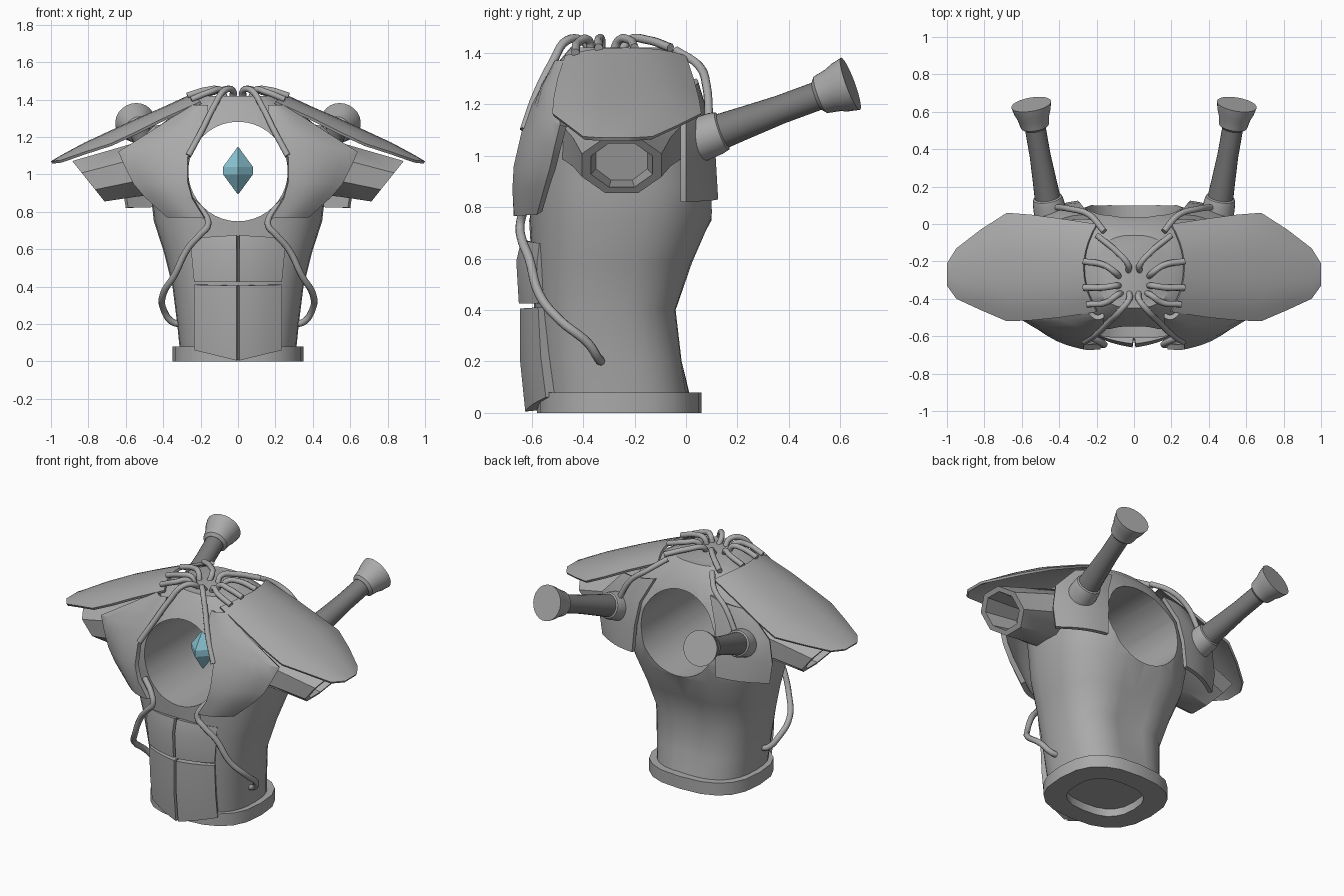
import bpy, bmesh, math
from mathutils import Vector

if "Cube" in bpy.data.objects:
    bpy.data.objects.remove(bpy.data.objects["Cube"])


def material(name, rgb):
    m = bpy.data.materials.new(name)
    m.diffuse_color = (*rgb, 1)
    m.use_nodes = True
    m.node_tree.nodes["Principled BSDF"].inputs["Base Color"].default_value = m.diffuse_color
    return m


GREY = material("armour grey", (0.40, 0.40, 0.40))
DARK = material("dark grey", (0.20, 0.20, 0.20))
BLUE = material("crystal blue", (0.27, 0.58, 0.69))


def finish(ob, mat, angle=35):
    """Apply modifiers, colour and shade one part."""
    ob.data.materials.append(mat)
    bpy.ops.object.select_all(action='DESELECT')
    ob.select_set(True)
    bpy.context.view_layer.objects.active = ob
    bpy.ops.object.convert(target='MESH')
    bpy.ops.object.shade_smooth_by_angle(angle=math.radians(angle))
    return ob


def new_object(name, bm):
    me = bpy.data.meshes.new(name)
    bm.to_mesh(me)
    bm.free()
    ob = bpy.data.objects.new(name, me)
    bpy.context.collection.objects.link(ob)
    return ob


def mirror(ob):
    ob.modifiers.new("mirror", 'MIRROR').use_axis[0] = True


def loft(name, rings, closed=False):
    """Skin a list of point rings; cap the ends or join last to first."""
    bm = bmesh.new()
    vs = [[bm.verts.new(p) for p in r] for r in rings]
    n = len(rings[0])
    pairs = list(zip(vs, vs[1:])) + ([(vs[-1], vs[0])] if closed else [])
    for a, b in pairs:
        for i in range(n):
            j = (i + 1) % n
            bm.faces.new((a[i], a[j], b[j], b[i]))
    if not closed:
        bm.faces.new(vs[0])
        bm.faces.new(vs[-1])
    bmesh.ops.recalc_face_normals(bm, faces=bm.faces)
    return new_object(name, bm)


def sheet(name, rows, thick, flip=False):
    """Mirrored thick plate from a grid of points."""
    bm = bmesh.new()
    vs = [[bm.verts.new(p) for p in r] for r in rows]
    for a, b in zip(vs, vs[1:]):
        for i in range(len(a) - 1):
            f = (a[i], b[i], b[i + 1], a[i + 1])
            bm.faces.new(f[::-1] if flip else f)
    ob = new_object(name, bm)
    s = ob.modifiers.new("thickness", 'SOLIDIFY')
    s.thickness, s.offset = thick, -1
    mirror(ob)
    return finish(ob, GREY)


def span(edges, bulge, cols=6):
    """Rows running from inner to outer edge points, bowed along y."""
    rows = []
    for a, b in edges:
        a, b = Vector(a), Vector(b)
        rows.append([a.lerp(b, i / cols) + Vector((0, bulge * math.sin(math.pi * i / cols), 0))
                     for i in range(cols + 1)])
    return rows


def oval(z, hw, yf, yb, n=32, power=2.6, groove=0.0):
    """Squarish horizontal cross-section with an optional spine groove."""
    pts, yc, hd = [], (yf + yb) / 2, (yb - yf) / 2
    for i in range(n):
        c, s = math.cos(math.tau * i / n), math.sin(math.tau * i / n)
        x = hw * math.copysign(abs(c) ** (2 / power), c)
        y = yc + hd * math.copysign(abs(s) ** (2 / power), s)
        if s > 0:
            y -= groove * math.exp(-(x / 0.1) ** 2)
        pts.append((x, y, z))
    return pts


# Torso with a round tunnel through the chest
profile = [(.05, .31, -.56, .02), (.2, .325, -.575, .0), (.4, .35, -.59, -.025),
           (.58, .395, -.6, .035), (.75, .45, -.61, .1), (.88, .465, -.615, .125),
           (1.0, .48, -.615, .115), (1.12, .5, -.6, .1), (1.25, .43, -.565, .05),
           (1.36, .3, -.5, .0), (1.42, .2, -.45, -.06)]
torso = loft("torso", [oval(*p, groove=.03 if .1 < p[0] < .7 else 0) for p in profile])
bpy.ops.mesh.primitive_cylinder_add(vertices=40, radius=.266, depth=2,
                                    location=(0, -.25, 1.015), rotation=(math.pi / 2, 0, 0))
cutter = bpy.context.object
cutter.hide_render = True
cut = torso.modifiers.new("tunnel", 'BOOLEAN')
cut.object, cut.solver = cutter, 'EXACT'
finish(torso, GREY)
bpy.data.objects.remove(cutter)

# Waist ring, open in the middle
outer, inner = (.35, -.58, .06), (.22, -.46, -.07)
finish(loft("waist_ring", [oval(0, *outer, n=20), oval(.08, *outer, n=20),
                           oval(.08, *inner, n=20), oval(0, *inner, n=20)], closed=True), GREY)

# Chest plates
sheet("chest_plates", span([
    ((.16, -.50, 1.37), (.25, -.47, 1.37)),
    ((.16, -.56, 1.28), (.42, -.49, 1.26)),
    ((.22, -.60, 1.2), (.64, -.49, 1.12)),
    ((.27, -.64, 1.09), (.605, -.51, 1.04)),
    ((.27, -.67, .96), (.56, -.53, .95)),
    ((.245, -.675, .87), (.5, -.55, .88)),
    ((.18, -.67, .765), (.38, -.58, .77))], -.025), .03)

# Back plates
sheet("back_plates", span([
    ((.2, .04, 1.3), (.45, .0, 1.26)),
    ((.27, .09, 1.15), (.6, .0, 1.1)),
    ((.29, .115, 1.0), (.62, .0, .95)),
    ((.3, .125, .83), (.6, .0, .82))], .025), .025, flip=True)

# Abdomen plates, upper and lower pairs
sheet("upper_abdomen_plates", span([
    ((.008, -.64, .675), (.25, -.57, .66)),
    ((.008, -.66, .59), (.25, -.58, .58)),
    ((.008, -.65, .425), (.235, -.575, .425))], -.012), .05)
sheet("lower_abdomen_plates", span([
    ((.008, -.645, .405), (.235, -.575, .41)),
    ((.008, -.645, .2), (.235, -.565, .22)),
    ((.008, -.625, .005), (.235, -.545, .06))], -.012), .05)

# Shoulder pads: x, front y, back y, ridge height, drop at the edges
stations = [(.27, -.47, 0, 1.42, .03), (.4, -.5, .03, 1.36, .06), (.55, -.515, .05, 1.295, .07),
            (.68, -.52, .06, 1.235, .07), (.82, -.46, -.03, 1.17, .05),
            (.95, -.4, -.13, 1.1, .025), (1.0, -.33, -.21, 1.07, 0)]
pad = []
for k, (x, yf, yb, z, drop) in enumerate(stations):
    row = []
    for i in range(11):
        s = i / 5 - 1
        row.append((x - (.07 * s * s if k == 0 else 0),
                    yf + (yb - yf) * i / 10, z - drop * abs(s) ** 2.5))
    pad.append(row)
sheet("shoulder_pads", pad, .015)


# Arm sockets: slanted octagons with a recessed opening
def octagon(x, zc, hy, hz, slant):
    pts = []
    for i in range(8):
        a = math.radians(22.5 + 45 * i)
        dz = hz * math.sin(a) / math.cos(math.pi / 8)
        pts.append((x + slant * dz, -.25 + hy * math.cos(a) / math.cos(math.pi / 8), zc + dz))
    return pts


sockets = loft("arm_sockets", [
    octagon(.38, 1.06, .24, .16, 0), octagon(.58, 1.015, .19, .135, .25),
    octagon(.8, .963, .155, .108, .8), octagon(.8, .963, .12, .085, .8),
    octagon(.6, .98, .1, .075, .3)])
mirror(sockets)
finish(sockets, GREY)

# Rear pipes: collar, shaft and flared end along one axis
base = Vector((.45, .07, 1.07))
axis = (Vector((.55, .64, 1.28)) - base).normalized()
side = axis.cross(Vector((0, 0, 1))).normalized()
up = side.cross(axis)


def pipe(name, prof, mat):
    ob = loft(name, [[base + axis * d + (side * math.cos(math.tau * i / 24)
                      + up * math.sin(math.tau * i / 24)) * r for i in range(24)]
                     for d, r in prof])
    mirror(ob)
    finish(ob, mat)


pipe("pipe_collars", [(-.03, .088), (.05, .084), (.075, .078), (.085, .06)], GREY)
pipe("pipe_shafts", [(.06, .07), (.18, .063), (.32, .056), (.5, .056)], DARK)
pipe("pipe_ends", [(.475, .058), (.49, .076), (.54, .086), (.57, .098), (.615, .108)], GREY)

# Floating crystal
finish(loft("crystal", [[(r * math.cos(math.pi / 2 * i), -.36 + r * math.sin(math.pi / 2 * i), z)
                         for i in range(4)]
                        for z, r in [(.895, .003), (1.0, .08), (1.04, .08), (1.145, .003)]]),
       BLUE, 20)


# Cables, each path repeated on both sides
def cables(name, paths, radius):
    cu = bpy.data.curves.new(name, 'CURVE')
    cu.dimensions = '3D'
    cu.bevel_depth, cu.bevel_resolution, cu.resolution_u = radius, 2, 5
    cu.use_fill_caps = True
    for path in paths:
        for sx in (1, -1):
            sp = cu.splines.new('BEZIER')
            sp.bezier_points.add(len(path) - 1)
            for bp, (x, y, z) in zip(sp.bezier_points, path):
                bp.co = (sx * x, y, z)
                bp.handle_left_type = bp.handle_right_type = 'AUTO'
    ob = bpy.data.objects.new(name, cu)
    bpy.context.collection.objects.link(ob)
    finish(ob, GREY, 60)


cables("side_cables", [[(.25, -.6, .86), (.18, -.63, .79), (.16, -.645, .73), (.2, -.64, .68),
                        (.27, -.61, .6), (.34, -.57, .46), (.4, -.49, .36),
                        (.395, -.38, .27), (.35, -.34, .21), (.31, -.33, .2)]], .018)
cables("neck_cables", [
    [(.025, -.37, 1.41), (.025, -.4, 1.445), (.07, -.46, 1.45), (.13, -.52, 1.36),
     (.19, -.58, 1.24), (.265, -.63, 1.1)],
    [(.03, -.25, 1.41), (.03, -.22, 1.45), (.09, -.15, 1.45), (.2, -.06, 1.42)],
    [(.08, -.28, 1.41), (.1, -.26, 1.45), (.16, -.22, 1.45), (.27, -.2, 1.42)],
    [(.08, -.33, 1.41), (.1, -.33, 1.45), (.17, -.34, 1.45), (.27, -.34, 1.42)],
    [(.07, -.37, 1.41), (.09, -.38, 1.45), (.15, -.42, 1.44), (.25, -.43, 1.4)]], .017)
cables("back_cables", [[(.16, -.04, 1.41), (.24, .05, 1.35), (.34, .08, 1.27),
                        (.42, .09, 1.13)]], .017)
